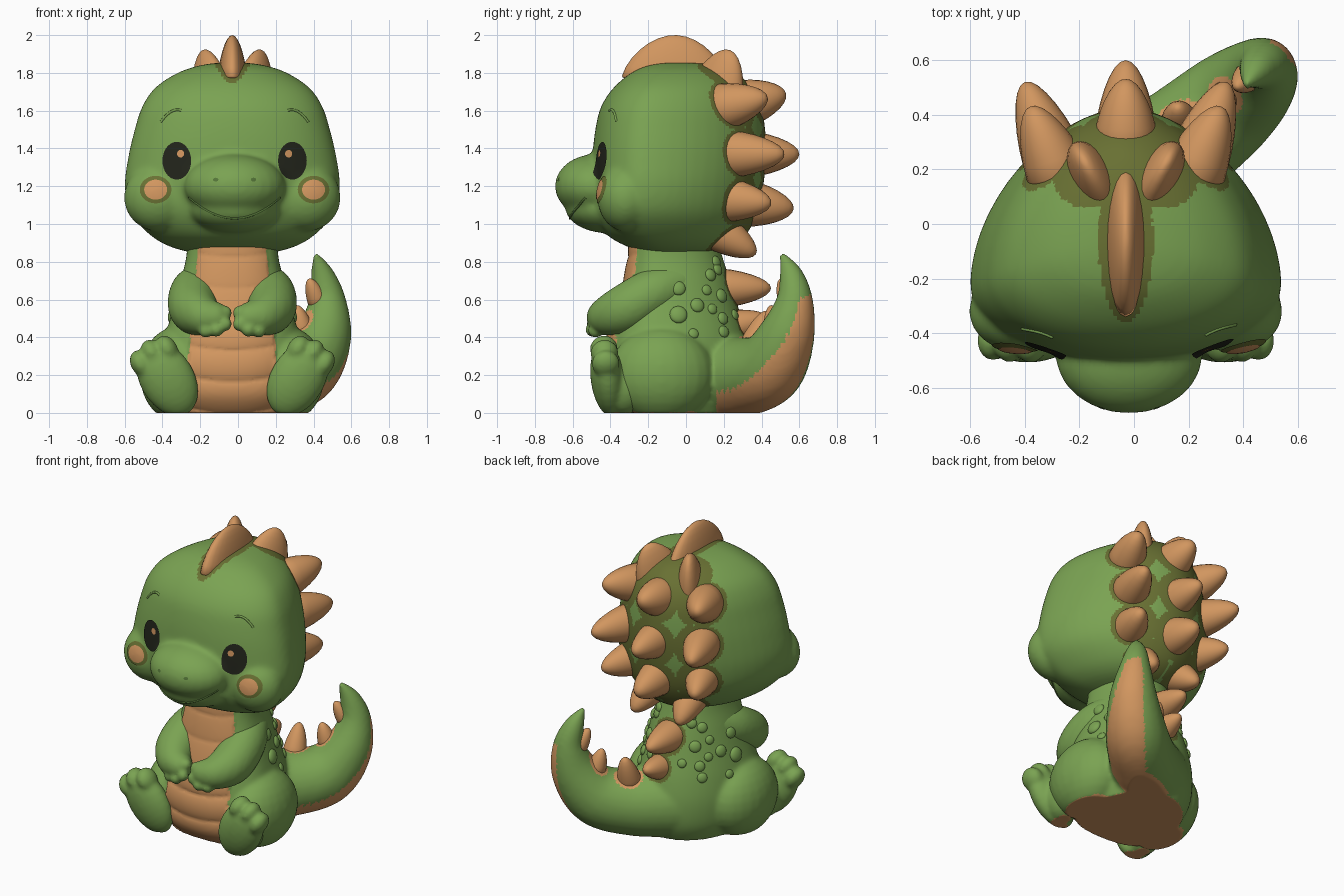
import bpy, bmesh, math
from mathutils import Vector, Matrix
from mathutils.bvhtree import BVHTree

cube = bpy.data.objects.get("Cube")
if cube:
    bpy.data.objects.remove(cube, do_unlink=True)

CX, FX = -0.03, -0.018  # centre lines of the figure and of the face


def material(name, r, g, b):
    m = bpy.data.materials.new(name)
    m.use_nodes = True
    m.diffuse_color = (r, g, b, 1)
    for node in m.node_tree.nodes:
        if node.type == 'BSDF_PRINCIPLED':
            node.inputs["Base Color"].default_value = (r, g, b, 1)
    return m


GREEN = material("leaf_green", 0.195, 0.365, 0.085)
ORANGE = material("soft_orange", 0.64, 0.305, 0.115)
OLIVE = material("olive", 0.14, 0.163, 0.033)
BLACK = material("eye_black", 0.016, 0.018, 0.011)
LINE = material("line_green", 0.09, 0.18, 0.04)


# ---- helpers ----
def spline(rows, n=8):
    out, last = [], len(rows) - 1
    for i in range(last):
        quad = [rows[max(0, min(last, k))] for k in (i - 1, i, i + 1, i + 2)]
        for j in range(n):
            t = j / n
            out.append([0.5 * (2 * q + (r - p) * t + (2 * p - 5 * q + 4 * r - s) * t * t
                               + (3 * q - p - 3 * r + s) * t ** 3) for p, q, r, s in zip(*quad)])
    return out + [list(rows[-1])]


def ellipsoid(bm, c, r, rot=Matrix()):
    m = Matrix.Translation(c) @ rot @ Matrix.Diagonal((*r, 1))
    return bmesh.ops.create_uvsphere(bm, u_segments=24, v_segments=14, radius=1, matrix=m)["verts"]


def chain(bm, rows):
    """Limb swept as closely spaced balls; rows are x, y, z, radius."""
    for x, y, z, r in spline(rows, 10):
        ellipsoid(bm, (x, y, z), (r, r, r))


def loft(bm, rows, front_e, back_e, split, n=56):
    """Rounded sections, widest at split; rows are z, half width, front y, back y."""
    rings = []
    for z, w, front, back in spline(rows, 5):
        mid, ring = front + split * (back - front), []
        for i in range(n):
            a = 2 * math.pi * i / n
            c, s = math.cos(a), math.sin(a)
            e = front_e if s < 0 else back_e
            d = (mid - front) if s < 0 else (back - mid)
            ring.append(bm.verts.new((CX + w * math.copysign(abs(c) ** e, c),
                                      mid + d * math.copysign(abs(s) ** e, s), z)))
        rings.append(ring)
    for a, b in zip(rings, rings[1:]):
        for i in range(n):
            j = (i + 1) % n
            bm.faces.new((a[i], a[j], b[j], b[i]))
    bm.faces.new(rings[0])
    bm.faces.new(rings[-1])


def add(name, bm, mats):
    bmesh.ops.recalc_face_normals(bm, faces=bm.faces[:])
    me = bpy.data.meshes.new(name)
    bm.to_mesh(me)
    bm.free()
    for m in mats:
        me.materials.append(m)
    ob = bpy.data.objects.new(name, me)
    bpy.context.scene.collection.objects.link(ob)
    me.shade_smooth()
    return ob


def fuse(name, bm, mats, voxel, smooth):
    """Melt overlapping parts into one skin with a flat underside."""
    ob = add(name, bm, [])
    rm = ob.modifiers.new("fuse", 'REMESH')
    rm.mode, rm.voxel_size = 'VOXEL', voxel
    sm = ob.modifiers.new("soften", 'SMOOTH')
    sm.factor, sm.iterations = 0.5, smooth
    dg = bpy.context.evaluated_depsgraph_get()
    me = bpy.data.meshes.new_from_object(ob.evaluated_get(dg))
    ob.modifiers.clear()
    ob.data = me
    me.materials.clear()
    for m in mats:
        me.materials.append(m)
    for v in me.vertices:
        v.co.z = max(v.co.z, 0)
    me.shade_smooth()
    me.set_sharp_from_angle(angle=math.radians(55))
    return ob


def paint(ob, rule):
    for p in ob.data.polygons:
        p.material_index = rule(p.center, p.normal)


def tree_of(ob):
    return BVHTree.FromPolygons([v.co.copy() for v in ob.data.vertices],
                                [tuple(p.vertices) for p in ob.data.polygons])


def spike(bm, base, tip, wide, deep):
    base, axis = Vector(base), Vector(tip) - Vector(base)
    m = Matrix.Translation(base) @ axis.to_track_quat('Z', 'Y').to_matrix().to_4x4()
    for v in ellipsoid(bm, (0, 0, 0), (1, 1, 1)):
        k = 1 - 0.2 * max(v.co.z, 0)
        h = v.co.z * (axis.length if v.co.z > 0 else wide * 0.4)
        v.co = m @ Vector((v.co.x * k * wide, v.co.y * k * deep, h))


# ---- spike layout: base, tip, width, depth ----
head_spikes = [((CX, 0.32, z), (CX, y, zt), 0.115, 0.125)
               for z, y, zt in ((1.64, 0.53, 1.69), (1.37, 0.6, 1.37), (1.11, 0.57, 1.08))]
for s in (-1, 1):
    for bx, by, bz, tx, ty, tz, wide, deep in (
            (0.11, 0.15, 1.67, 0.155, 0.235, 1.92, 0.085, 0.165),
            (0.255, 0.2, 1.62, 0.35, 0.43, 1.67, 0.115, 0.125),
            (0.265, 0.24, 1.37, 0.37, 0.52, 1.37, 0.115, 0.125),
            (0.245, 0.2, 1.13, 0.345, 0.45, 1.11, 0.11, 0.12),
            (0.14, 0.16, 0.97, 0.17, 0.37, 0.84, 0.11, 0.11)):
        head_spikes.append(((CX + s * bx, by, bz), (CX + s * tx, ty, tz), wide, deep))
crest = ((CX, -0.06, 1.77), (CX, -0.05, 2.0), 0.078, 0.28)
back_spikes = [(base, tip, r, r) for base, tip, r in (
    ((CX, 0.18, 0.66), (CX, 0.45, 0.66), 0.105),
    ((0.0, 0.25, 0.46), (0.0, 0.44, 0.5), 0.085),
    ((0.17, 0.36, 0.36), (0.16, 0.43, 0.54), 0.075),
    ((0.34, 0.47, 0.44), (0.31, 0.45, 0.57), 0.06),
    ((0.42, 0.54, 0.6), (0.375, 0.5, 0.71), 0.055))]


def near_spike(p, spikes, margin):
    for base, tip, wide, deep in spikes:
        d, axis = p - Vector(base), (Vector(tip) - Vector(base)).normalized()
        along = d.dot(axis)
        if -0.05 < along < 0.25 and (d - axis * along).length < (wide + deep) / 2 + margin:
            return True
    return False


# ---- head with cheeks and snout ----
bm = bmesh.new()
loft(bm, [(0.845, 0.2, -0.2, 0.15), (0.88, 0.33, -0.31, 0.24), (0.945, 0.44, -0.42, 0.32),
          (1.06, 0.54, -0.485, 0.38), (1.2, 0.57, -0.5, 0.41), (1.36, 0.55, -0.495, 0.425),
          (1.5, 0.517, -0.48, 0.42), (1.62, 0.478, -0.45, 0.4), (1.72, 0.41, -0.385, 0.35),
          (1.8, 0.29, -0.29, 0.27), (1.84, 0.17, -0.2, 0.17), (1.855, 0.06, -0.1, 0.06)], 0.97, 1.12, 0.31)
ellipsoid(bm, (FX, -0.48, 1.2), (0.27, 0.215, 0.17))
ellipsoid(bm, (FX, -0.405, 1.085), (0.25, 0.235, 0.135))
for s in (-1, 1):
    ellipsoid(bm, (CX + s * 0.39, -0.32, 1.14), (0.185, 0.15, 0.18))
head = fuse("head", bm, [GREEN, OLIVE], 0.014, 14)
paint(head, lambda p, n: int(
    near_spike(p, head_spikes, 0.04 if abs(p.x - CX) < 0.25 and p.y > 0.15 else 0.015)
    or (p.z > 1.6 and ((p.x - CX) / 0.1) ** 2 + ((p.y + 0.06) / 0.3) ** 2 < 1)))
head_tree = tree_of(head)

for name, spikes in (("head_crest", [crest]), ("head_spikes", head_spikes), ("back_spikes", back_spikes)):
    bm = bmesh.new()
    for sp in spikes:
        spike(bm, *sp)
    add(name, bm, [ORANGE])


# ---- face details laid on the head ----
def on_face(x, z, lift):
    hit = head_tree.ray_cast(Vector((x, -2, z)), Vector((0, 1, 0)))[0]
    return Vector((x, (hit.y if hit else -0.45) - lift, z))


def disc(name, x, z, rx, rz, mat, lift, n=28, rings=5):
    bm = bmesh.new()
    prev, centre = None, bm.verts.new(on_face(x, z, lift))
    for k in range(1, rings + 1):
        f = k / rings
        ring = [bm.verts.new(on_face(x + rx * f * math.cos(2 * math.pi * i / n),
                                     z + rz * f * math.sin(2 * math.pi * i / n), lift))
                for i in range(n)]
        for i in range(n):
            j = (i + 1) % n
            bm.faces.new((prev[i], prev[j], ring[j], ring[i]) if prev else (centre, ring[i], ring[j]))
        prev = ring
    add(name, bm, [mat])


def line(name, pts, radius, mat):
    cu = bpy.data.curves.new(name, 'CURVE')
    cu.dimensions, cu.bevel_depth, cu.bevel_resolution = '3D', radius, 2
    sp = cu.splines.new('POLY')
    sp.points.add(len(pts) - 1)
    for q, (x, z) in zip(sp.points, pts):
        q.co = (*on_face(x, z, 0), 1)
    cu.materials.append(mat)
    bpy.context.scene.collection.objects.link(bpy.data.objects.new(name, cu))


steps = [i / 12 - 1 for i in range(25)]
line("mouth", [(FX + 0.24 * t, 1.03 + 0.11 * t * t) for t in steps], 0.006, LINE)
for s, side in ((-1, "right"), (1, "left")):
    disc(side + "_eye", FX + s * 0.306, 1.335, 0.076, 0.1, BLACK, 0.007)
    disc(side + "_eye_glint", FX + s * 0.286, 1.372, 0.019, 0.02, ORANGE, 0.0099)
    disc(side + "_cheek_rim", FX + s * 0.418, 1.182, 0.084, 0.073, OLIVE, 0.006)
    disc(side + "_cheek", FX + s * 0.418, 1.182, 0.061, 0.053, ORANGE, 0.0095)
    disc(side + "_nostril", FX + s * 0.1, 1.235, 0.014, 0.01, LINE, 0.004)
    line(side + "_brow", [(FX + s * (0.335 + 0.055 * t), 1.595 - 0.03 * t - 0.025 * t * t)
                          for t in steps], 0.007, GREEN)

# ---- torso, thighs and tail ----
tail = [(0.0, 0.15, 0.2, 0.24), (0.18, 0.3, 0.19, 0.21), (0.35, 0.44, 0.24, 0.19),
        (0.45, 0.53, 0.4, 0.15), (0.475, 0.575, 0.58, 0.1), (0.45, 0.56, 0.72, 0.065),
        (0.415, 0.515, 0.825, 0.022)]
bm = bmesh.new()
loft(bm, [(-0.02, 0.3, -0.34, 0.28), (0.1, 0.36, -0.41, 0.34), (0.25, 0.375, -0.425, 0.35),
          (0.4, 0.355, -0.405, 0.325), (0.55, 0.315, -0.36, 0.28), (0.7, 0.275, -0.325, 0.235),
          (0.82, 0.245, -0.305, 0.195), (0.95, 0.235, -0.29, 0.16)], 0.85, 1, 0.36)
chain(bm, tail)
for s in (-1, 1):
    ellipsoid(bm, (CX + s * 0.295, -0.13, 0.205), (0.195, 0.28, 0.25))
body = fuse("body_and_tail", bm, [GREEN, ORANGE, OLIVE], 0.013, 12)


def on_belly(p):
    return p.y < -0.1 and abs(p.x - CX) < 0.245 - 0.09 * max(0, p.z - 0.15)


for v in body.data.vertices:  # soft belly bands
    if on_belly(v.co):
        band = abs(math.sin(math.pi * (v.co.z - 0.5 * (v.co.x - CX) ** 2) / 0.165))
        v.co.y -= (0.018 if v.co.z < 0.5 else 0.009) * math.sqrt(band)
tail_axis = [Vector(r[:3]) for r in spline(tail, 6)]
low_side, high_side = Vector((0.75, -0.05, -0.65)), Vector((0.72, 0.69, 0))


def body_rule(p, n):
    if on_belly(p) or (p.z < 0.01 and n.z < -0.8) or near_spike(p, back_spikes[2:4], 0.015):
        return 1
    if p.x > 0.15 and p.y > 0.16 and p.z < 0.66 and n.z < 0.25:  # stripe under the tail
        d = p - min(tail_axis, key=lambda c: (c - p).length_squared)
        out = low_side.lerp(high_side, min(1, p.z / 0.5)).normalized()
        if d.normalized().dot(out) > 0.58 + 0.42 * p.z:
            return 1
    return 2 if near_spike(p, back_spikes[:2], 0.012) else 0


paint(body, body_rule)

# ---- skin bumps on the flanks and back ----
body_tree = tree_of(body)
bm = bmesh.new()
flank = [(-0.04, 0.66, 0.038), (-0.04, 0.52, 0.047), (0.06, 0.57, 0.038), (0.04, 0.42, 0.028),
         (0.13, 0.73, 0.033), (0.11, 0.65, 0.028), (0.2, 0.43, 0.032), (0.16, 0.8, 0.032), (0.14, 0.55, 0.028)]
rear = [(0.13, 0.76, 0.032), (0.17, 0.62, 0.037), (0.21, 0.5, 0.033), (0.12, 0.52, 0.028)]
for s in (-1, 1):
    rays = [((s * 2, y, z), (-s, 0, 0), r) for y, z, r in flank]
    rays += [((CX + s * x, 2, z), (0, -1, 0), r) for x, z, r in rear]
    for origin, way, r in rays:
        hit, normal = body_tree.ray_cast(Vector(origin), Vector(way))[:2]
        if hit:
            ellipsoid(bm, hit, (r, r, r * 0.5), normal.to_track_quat('Z', 'Y').to_matrix().to_4x4())
add("skin_bumps", bm, [GREEN])

# ---- arms and feet ----
for s, side in ((-1, "right"), (1, "left")):
    bm = bmesh.new()
    chain(bm, [(CX + s * x, y, z, r) for x, y, z, r in (
        (0.15, -0.03, 0.69, 0.11), (0.2, -0.17, 0.635, 0.13), (0.205, -0.31, 0.555, 0.132),
        (0.16, -0.41, 0.515, 0.105), (0.095, -0.445, 0.505, 0.082))])
    for x, y, z in ((0.14, -0.48, 0.435), (0.085, -0.495, 0.44), (0.04, -0.49, 0.47), (0.04, -0.46, 0.53)):
        ellipsoid(bm, (CX + s * x, y, z), (0.038, 0.038, 0.038))
    fuse(side + "_arm", bm, [GREEN], 0.011, 6)

    bm = bmesh.new()
    tilt = Matrix.Rotation(math.radians(7), 4, 'X') @ Matrix.Rotation(s * math.radians(30), 4, 'Y')
    foot = Vector((CX + s * 0.345, -0.415, 0.18))
    ellipsoid(bm, foot, (0.145, 0.09, 0.215), tilt)
    ellipsoid(bm, foot + Vector((-s * 0.03, 0.08, -0.04)), (0.12, 0.14, 0.15))
    for k in (-1, 0, 1):
        toe = foot + tilt @ Vector((k * 0.08, 0, 0.16 - 0.02 * abs(k)))
        ellipsoid(bm, toe, (0.054, 0.075, 0.075), tilt)
    sole = fuse(side + "_foot", bm, [GREEN, ORANGE], 0.012, 8)
    paint(sole, lambda p, n: int(p.z < 0.005 and n.z < -0.9))
